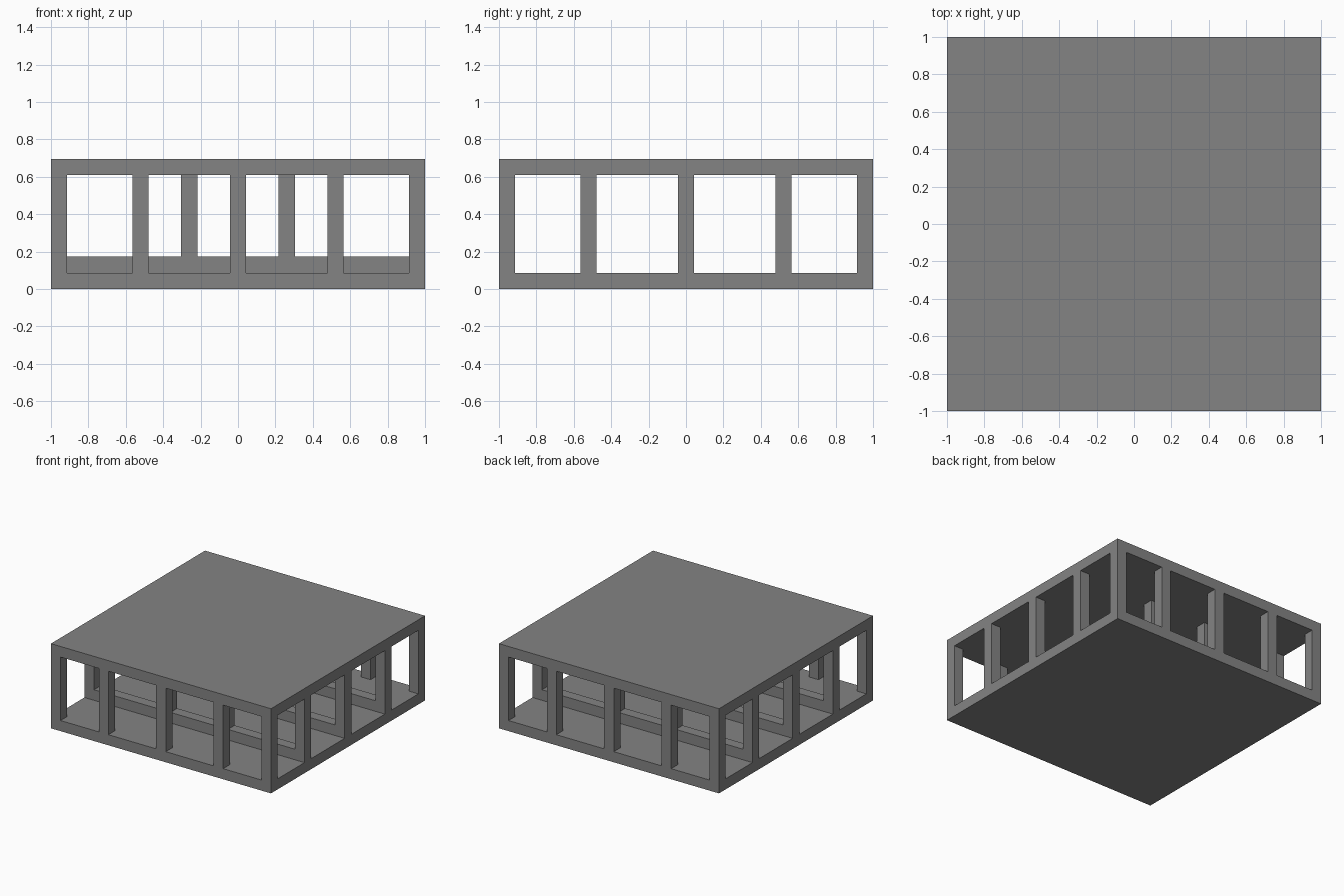
import bpy
import bmesh
from mathutils import Matrix, Vector

if "Cube" in bpy.data.objects:
    bpy.data.objects.remove(bpy.data.objects["Cube"], do_unlink=True)

# The whole building follows a square module: 23 x 23 x 8
N, H = 23, 8
U = 2 / N
ORIGIN = Vector((-1, -1, 0))

grey = bpy.data.materials.new("concrete_grey")
grey.use_nodes = True
grey.diffuse_color = (0.23, 0.23, 0.23, 1)
grey.node_tree.nodes["Principled BSDF"].inputs["Base Color"].default_value = grey.diffuse_color


def boxes(name, corners):
    """One object made of boxes, each given by two corners in modules."""
    bm = bmesh.new()
    for low, high in corners:
        low, high = Vector(low) * U + ORIGIN, Vector(high) * U + ORIGIN
        place = Matrix.Translation((low + high) / 2) @ Matrix.Diagonal((*(high - low), 1))
        bmesh.ops.create_cube(bm, size=1, matrix=place)
    mesh = bpy.data.meshes.new(name)
    bm.to_mesh(mesh)
    bm.free()
    mesh.materials.append(grey)
    obj = bpy.data.objects.new(name, mesh)
    bpy.context.collection.objects.link(obj)
    return obj


# Outer block, hollowed into a hall with windows between the wall posts
shell = boxes("pavilion_shell", [((0, 0, 0), (N, N, H))])
posts = [0, 5, 11, 17, 22]
openings = [(a + 1, b) for a, b in zip(posts, posts[1:])]
cutters = [
    boxes("hall_cutter", [((1, 1, 1), (N - 1, N - 1, H - 1))]),
    boxes("side_window_cutter", [((-1, a, 1), (N + 1, b, H - 1)) for a, b in openings]),
    boxes("front_window_cutter", [((a, -1, 1), (b, N + 1, H - 1)) for a, b in openings]),
]
for cutter in cutters:
    cutter.hide_render = True
    cut = shell.modifiers.new(cutter.name, "BOOLEAN")
    cut.operation = "DIFFERENCE"
    cut.solver = "EXACT"
    cut.object = cutter

# Bake the cuts and drop the cutters
depsgraph = bpy.context.evaluated_depsgraph_get()
baked = bpy.data.meshes.new_from_object(shell.evaluated_get(depsgraph))
shell.modifiers.clear()
shell.data = baked
for cutter in cutters:
    bpy.data.objects.remove(cutter, do_unlink=True)

# Low walls across the hall, each carrying a pair of pillars
for row, y in zip(("front", "middle", "back"), posts[1:4]):
    boxes(row + "_low_wall", [((1, y, 1), (N - 1, y + 1, 2))])
    boxes(row + "_pillars", [((x, y, 2), (x + 1, y + 1, H - 1)) for x in (8, 14)])
